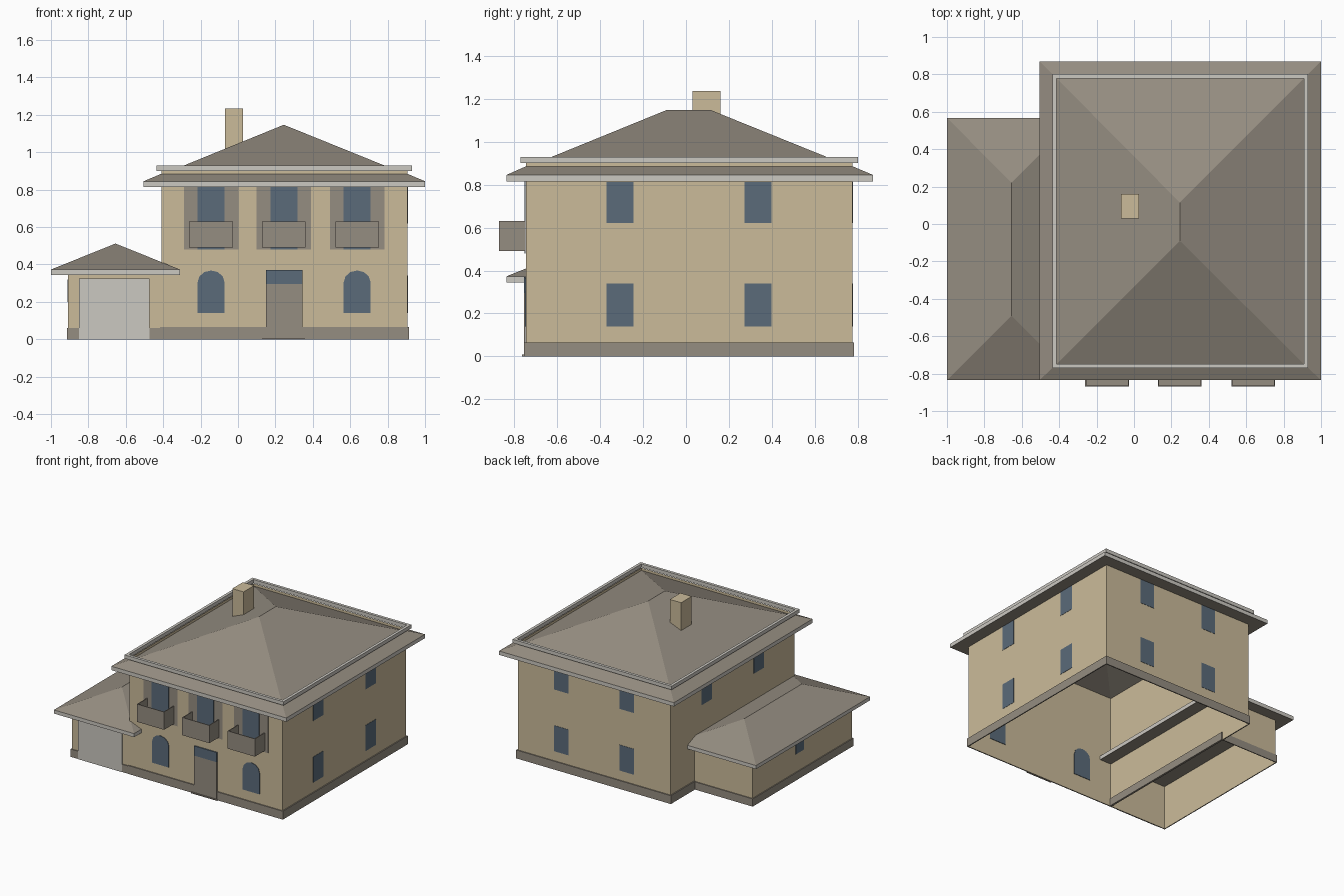
import bpy, bmesh, math

if "Cube" in bpy.data.objects:
    bpy.data.objects.remove(bpy.data.objects["Cube"])


def material(name, r, g, b):
    m = bpy.data.materials.new(name)
    lin = [((c / 255 + 0.055) / 1.055) ** 2.4 for c in (r, g, b)]
    m.diffuse_color = (*lin, 1)
    m.use_nodes = True
    m.node_tree.nodes["Principled BSDF"].inputs["Base Color"].default_value = m.diffuse_color
    return m


WALL = material("sand_plaster", 203, 187, 154)
GREY = material("warm_grey", 149, 141, 129)
TRIM = material("pale_trim", 203, 200, 193)
GLASS = material("blue_glass", 91, 107, 122)


def finish(name, bm, mat):
    bmesh.ops.remove_doubles(bm, verts=bm.verts, dist=1e-5)
    bmesh.ops.recalc_face_normals(bm, faces=bm.faces)
    me = bpy.data.meshes.new(name)
    bm.to_mesh(me)
    bm.free()
    for m in mat if isinstance(mat, list) else [mat]:
        me.materials.append(m)
    ob = bpy.data.objects.new(name, me)
    bpy.context.collection.objects.link(ob)
    return ob


def box(name, x0, x1, y0, y1, z0, z1, mat):
    bm = bmesh.new()
    bmesh.ops.create_cube(bm, size=1)
    for v in bm.verts:
        v.co = (x1 if v.co.x > 0 else x0, y1 if v.co.y > 0 else y0,
                z1 if v.co.z > 0 else z0)
    return finish(name, bm, mat)


def loft(name, rings, mat, bands=None, loop=False, cap=False):
    """Join rectangular rings ((x0, x1, y0, y1), z); bands gives a material slot per step."""
    bm = bmesh.new()
    vs = [[bm.verts.new((x, y, z)) for x, y in ((a, c), (b, c), (b, d), (a, d))]
          for (a, b, c, d), z in rings]
    if loop:
        vs.append(vs[0])
    for k in range(len(vs) - 1):
        for i in range(4):
            j = (i + 1) % 4
            f = bm.faces.new((vs[k][i], vs[k][j], vs[k + 1][j], vs[k + 1][i]))
            f.material_index = bands[k] if bands else 0
    if cap:
        f = bm.faces.new(vs[0])
        f.material_index = bands[0] if bands else 0
    return finish(name, bm, mat)


def grow(r, d):
    return (r[0] - d, r[1] + d, r[2] - d, r[3] + d)


# Main house shell and plinth
HOUSE = (-0.41, 0.905, -0.745, 0.775)
loft("house_walls", [(HOUSE, 0), (HOUSE, 0.90)], WALL)


def plinth(name, r, d, h):
    o = grow(r, d)
    loft(name, [(r, 0), (o, 0), (o, h), (r, h)], GREY)


plinth("house_plinth", HOUSE, 0.008, 0.065)

# Skirt eave with pale fascia, upper gutter ring and hipped roof
EAVE = (-0.505, 1.0, -0.835, 0.87)
loft("house_eave", [(HOUSE, 0.815), (EAVE, 0.815), (EAVE, 0.845), (HOUSE, 0.885)],
     [GREY, TRIM], [0, 1, 0])
GUTTER, INNER = grow(HOUSE, 0.026), grow(HOUSE, 0.004)
loft("gutter_ring", [(INNER, 0.90), (GUTTER, 0.90), (GUTTER, 0.928), (INNER, 0.928)],
     TRIM, loop=True)
loft("house_roof", [(HOUSE, 0.88), ((0.245, 0.245, -0.09, 0.115), 1.147)], GREY)
box("chimney", -0.07, 0.027, 0.03, 0.16, 0.99, 1.235, WALL)

# Garage wing
GARAGE = (-0.908, -0.41, -0.745, 0.48)
loft("garage_walls", [(GARAGE, 0), (GARAGE, 0.35)], WALL)
plinth("garage_plinth", GARAGE, 0.007, 0.06)
G_EAVE = (-1.0, -0.31, -0.835, 0.568)
loft("garage_roof", [(G_EAVE, 0.345), (G_EAVE, 0.373), ((-0.655, -0.655, -0.49, 0.22), 0.512)],
     [TRIM, GREY], [0, 1])
box("garage_soffit", -0.998, -0.312, -0.833, 0.566, 0.344, 0.35, GREY)
box("garage_door", -0.85, -0.472, -0.7545, -0.746, 0, 0.325, TRIM)
box("garage_window", -0.911, -0.909, -0.15, -0.05, 0.20, 0.32, GLASS)

# Front entrance
box("front_door", 0.15, 0.345, -0.7545, -0.746, 0, 0.295, GREY)
box("door_transom", 0.15, 0.345, -0.7545, -0.746, 0.295, 0.37, GLASS)
box("door_step", 0.13, 0.355, -0.763, -0.746, 0, 0.008, GREY)

# Arched ground floor windows
for cx in (-0.144, 0.637):
    bm = bmesh.new()
    pts = [(cx - 0.072, 0.14), (cx + 0.072, 0.14)]
    pts += [(cx + 0.072 * math.cos(a), 0.305 + 0.063 * math.sin(a))
            for a in (math.pi * i / 6 for i in range(7))]
    face = bm.faces.new([bm.verts.new((x, -0.749, z)) for x, z in pts])
    ext = bmesh.ops.extrude_face_region(bm, geom=[face])["geom"]
    bmesh.ops.translate(bm, vec=(0, 0.008, 0),
                        verts=[g for g in ext if isinstance(g, bmesh.types.BMVert)])
    bm.faces.ensure_lookup_table()
    finish("arched_window", bm, GLASS)

# Upper front bays: surround, tall window and open balcony box
for cx in (-0.144, 0.245, 0.637):
    box("bay_surround", cx - 0.146, cx + 0.146, -0.748, -0.746, 0.48, 0.815, GREY)
    box("balcony_window", cx - 0.072, cx + 0.072, -0.752, -0.746, 0.48, 0.815, GLASS)
    box("balcony_floor", cx - 0.117, cx + 0.117, -0.87, -0.748, 0.492, 0.50, GREY)
    box("balcony_front", cx - 0.117, cx + 0.117, -0.87, -0.864, 0.492, 0.63, GREY)
    for s in (-1, 1):
        xs = sorted((cx + s * 0.117, cx + s * 0.111))
        box("balcony_side", *xs, -0.866, -0.748, 0.492, 0.63, GREY)

# Plain windows on the right, back and left walls
for z0, z1 in ((0.14, 0.34), (0.62, 0.813)):
    for cy in (-0.307, 0.335):
        box("right_window", 0.906, 0.908, cy - 0.063, cy + 0.063, z0, z1, GLASS)
        if z0 > 0.5:
            box("left_window", -0.413, -0.411, cy - 0.063, cy + 0.063, z0, z1, GLASS)
    for cx in (-0.035, 0.53):
        box("back_window", cx - 0.063, cx + 0.063, 0.776, 0.778, z0, z1, GLASS)
